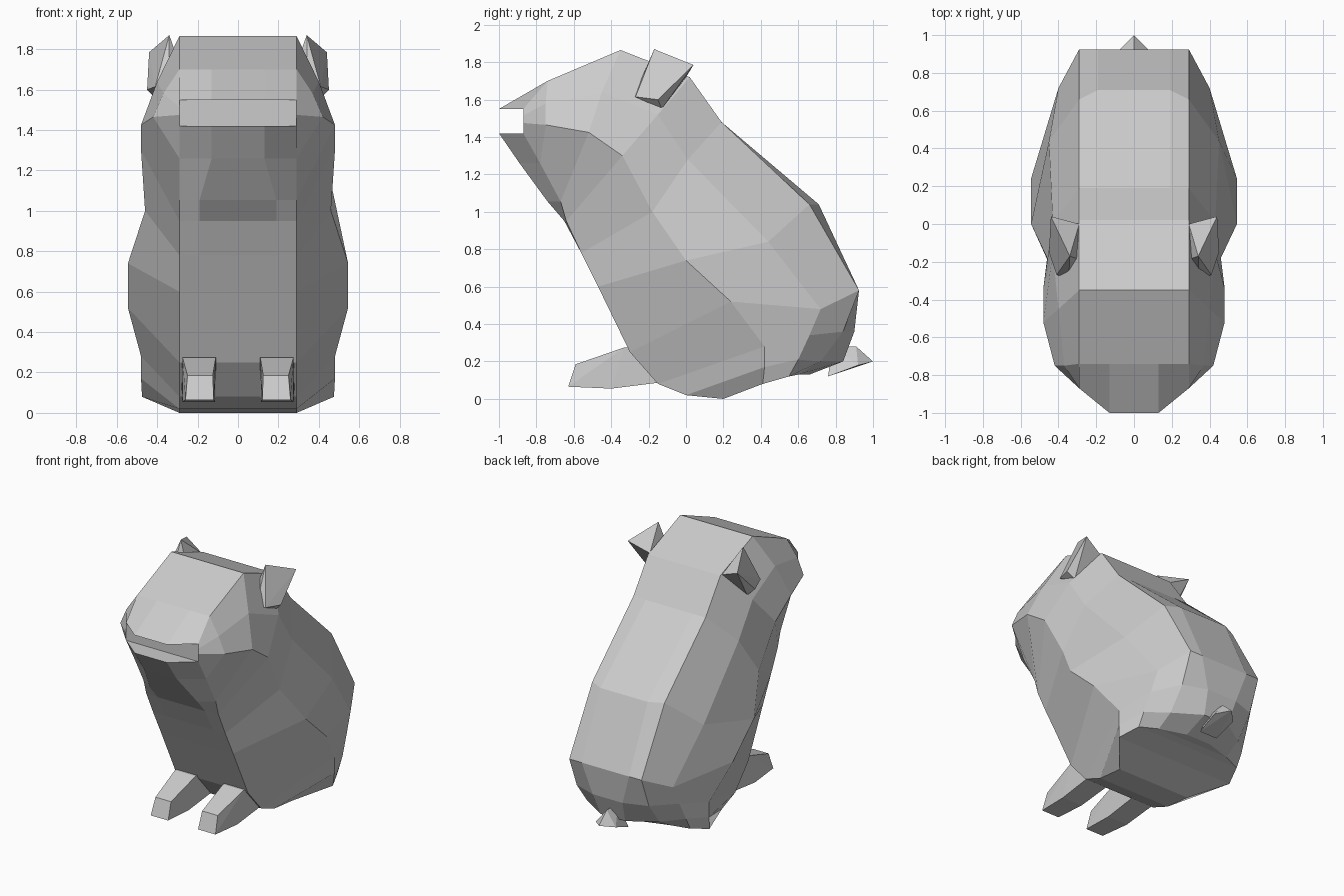
import bpy, bmesh
from mathutils import Vector

if "Cube" in bpy.data.objects:
    bpy.data.objects.remove(bpy.data.objects["Cube"])

fur = bpy.data.materials.new("grey fur")
fur.diffuse_color = (0.6, 0.6, 0.6, 1)
fur.use_nodes = True
fur.node_tree.nodes["Principled BSDF"].inputs["Base Color"].default_value = fur.diffuse_color


def finish(bm, name):
    bmesh.ops.remove_doubles(bm, verts=bm.verts[:], dist=0.0005)
    bmesh.ops.recalc_face_normals(bm, faces=bm.faces[:])
    me = bpy.data.meshes.new(name)
    bm.to_mesh(me)
    bm.free()
    me.materials.append(fur)
    ob = bpy.data.objects.new(name, me)
    bpy.context.collection.objects.link(ob)
    return ob


def hull(name, points):
    bm = bmesh.new()
    for p in points:
        bm.verts.new(p)
    res = bmesh.ops.convex_hull(bm, input=bm.verts[:])
    loose = [v for v in bm.verts if not v.link_faces]
    bmesh.ops.delete(bm, geom=loose, context='VERTS')
    return finish(bm, name)


# Body: sections from snout to base.
# back edge (y, z) | flank (x, y, z) | side ridge (x, y, z) | belly edge (y, z) | centre strip width, back and belly bulge
X = 0.29
sections = [
    ((-.87, 1.55), (.29, -.87, 1.515), (.29, -.87, 1.475), (-.87, 1.42), (.13, -.13, -.13)),
    ((-.74, 1.70), (.37, -.75, 1.58), (.42, -.75, 1.465), (-.78, 1.26), (.13, 0, -.11)),
    ((-.35, 1.865), (.40, -.45, 1.64), (.48, -.52, 1.425), (-.67, 1.055), (.19, 0, -.07)),
    ((.02, 1.72), (.43, -.15, 1.52), (.48, -.34, 1.30), (-.64, .95), (.19, 0, -.01)),
    ((.19, 1.48), (.43, .01, 1.28), (.46, -.18, 1.0), (-.56, .78), (.19, 0, 0)),
    ((.66, 1.04), (.45, .44, .84), (.545, 0, .74), (-.47, .6), (.19, .05, 0)),
    ((.925, .58), (.40, .72, .48), (.545, .24, .52), (-.3, .25), (.19, 0, 0)),
    ((.84, .36), (.41, .66, .34), (.48, .42, .28), (-.15, .08), (.12, .06, 0)),
    ((.72, .20), (.42, .60, .21), (.48, .42, .17), (0, .02), (.10, .12, 0)),
    ((.60, .13), (.42, .55, .12), (.475, .41, .08), (.2, 0), (.10, .06, 0)),
]
bm = bmesh.new()
rings = []
for (by, bz), flank, ridge, (fy, fz), (w, db, df) in sections:
    half = [(w, by + db, bz), (X, by, bz), flank, ridge, (X, fy, fz), (w, fy + df, fz)]
    loop = half + [(-x, y, z) for x, y, z in reversed(half)]
    rings.append([bm.verts.new(p) for p in loop])
n = len(rings[0])
for a, b in zip(rings, rings[1:]):
    for i in range(n):
        j = (i + 1) % n
        bm.faces.new((a[i], a[j], b[j], b[i]))
# end caps as strips across the body
for ring in (rings[0], rings[-1]):
    for i in range(n // 2 - 1):
        bm.faces.new((ring[i], ring[i + 1], ring[n - 2 - i], ring[n - 1 - i]))
finish(bm, "body")

# Ears and feet, one per side
for s, side in ((1, "left"), (-1, "right")):
    ear = [(.34, -.17, 1.87), (.44, .04, 1.785), (.41, -.27, 1.615), (.345, -.28, 1.615),
           (.45, -.15, 1.60), (.40, -.13, 1.55), (.29, .0, 1.72), (.28, -.19, 1.70)]
    hull(side + "_ear", [(s * x, y, z) for x, y, z in ear])
    foot = []
    for x0, x1, y, z in ((.12, .26, -.63, .065), (.125, .25, -.59, .185),
                         (.11, .275, -.33, .275), (.11, .28, -.12, .26),
                         (.11, .28, -.12, .09), (.115, .275, -.40, .055)):
        foot += [(s * x0, y, z), (s * x1, y, z)]
    hull(side + "_foot", foot)

# Tail tuft
hull("tail", [(0, 1, .2), (.08, .92, .18), (-.08, .92, .18), (0, .91, .28),
              (.07, .76, .12), (-.07, .76, .12), (0, .78, .28)])
